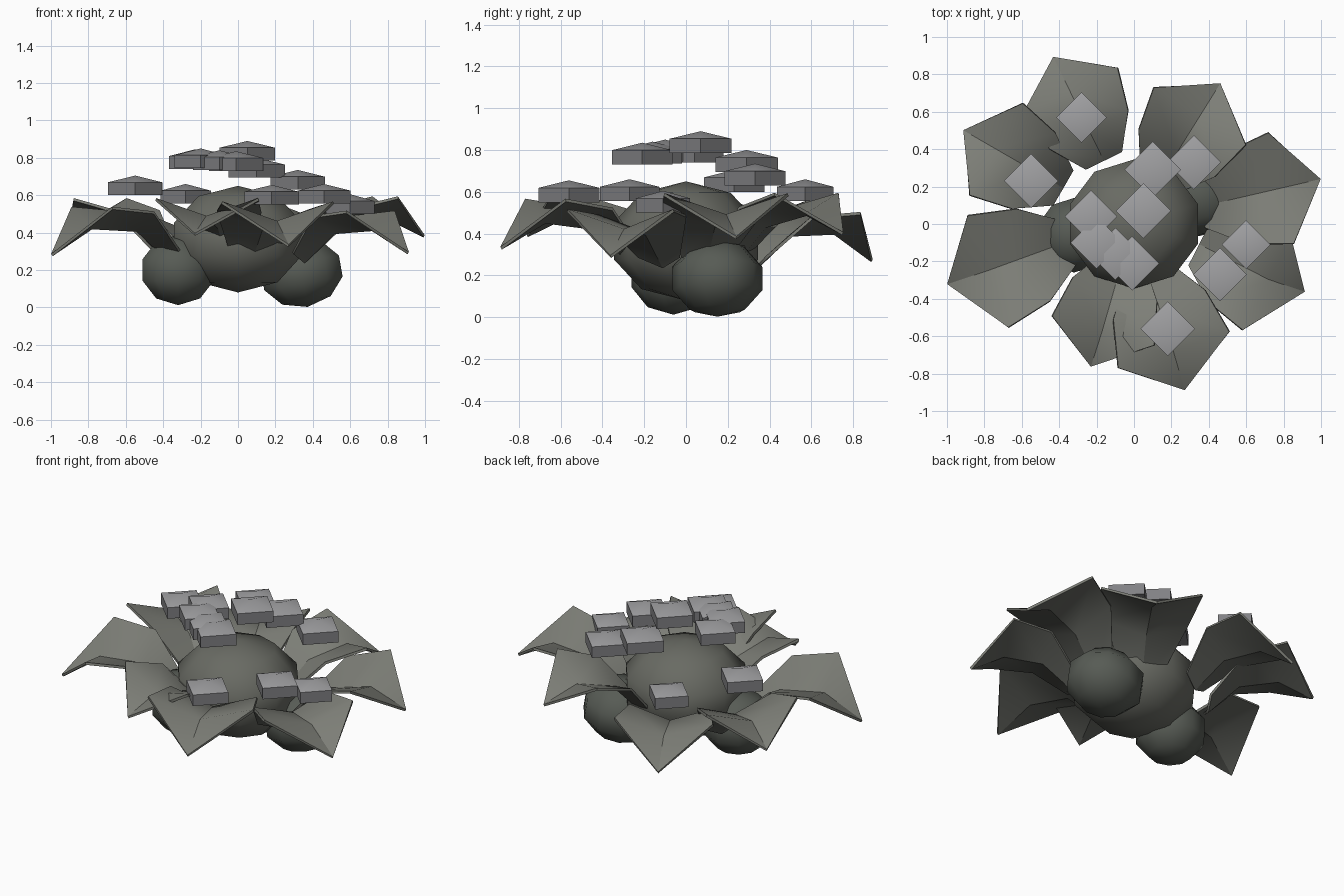
import bpy, bmesh, math
from mathutils import Vector, Matrix

if "Cube" in bpy.data.objects:
    bpy.data.objects.remove(bpy.data.objects["Cube"])


def material(name, rgb):
    m = bpy.data.materials.new(name)
    m.diffuse_color = (*rgb, 1)
    m.use_nodes = True
    m.node_tree.nodes["Principled BSDF"].inputs["Base Color"].default_value = m.diffuse_color
    return m


LEAF = material("leaf_green", (0.205, 0.21, 0.185))
UNDER = material("leaf_underside", (0.125, 0.13, 0.115))
BODY = material("body_green", (0.14, 0.145, 0.125))
ROOT = material("root_green", (0.095, 0.105, 0.09))
BUD = material("bud_grey", (0.36, 0.36, 0.37))
BUD_SIDE = material("bud_side_grey", (0.22, 0.22, 0.23))


def finish(bm, name, mats, angle=None):
    me = bpy.data.meshes.new(name)
    bm.to_mesh(me)
    bm.free()
    ob = bpy.data.objects.new(name, me)
    bpy.context.collection.objects.link(ob)
    for m in mats:
        me.materials.append(m)
    if angle:
        bpy.ops.object.select_all(action='DESELECT')
        ob.select_set(True)
        bpy.context.view_layer.objects.active = ob
        bpy.ops.object.shade_smooth_by_angle(angle=math.radians(angle))
    return ob


# Rounded low-poly body pieces, ten sides by five bands
def blob(name, centre, size, mat, tilt=0):
    bm = bmesh.new()
    bmesh.ops.create_uvsphere(bm, u_segments=10, v_segments=5, radius=1)
    turn = Matrix.Rotation(math.radians(tilt), 3, 'Y')
    for v in bm.verts:
        v.co = turn @ Vector(a * b for a, b in zip(v.co, size)) + Vector(centre)
    finish(bm, name, [mat], 70)


blob("core", (0, 0, 0.365), (0.378, 0.363, 0.285), BODY)
blob("root_right", (0.34, 0.15, 0.185), (0.235, 0.226, 0.185), ROOT, -10)
blob("root_left", (-0.32, -0.06, 0.20), (0.21, 0.21, 0.188), ROOT)

# Folded leaf stations: distance back from tip, half width, crease height, edge height
STATIONS = [(0.20, 0.285, 0.135, 0.23), (0.43, 0.235, 0.13, 0.215), (0.61, 0.11, -0.02, 0.03)]
BASE_Z = 0.26


def leaf(name, tip, degrees, scale, shift):
    a = math.radians(degrees)
    out = Vector((math.cos(a), math.sin(a), 0))
    side = Vector((-out.y, out.x, 0))
    lift = tip[2] - BASE_Z
    bm = bmesh.new()

    def vert(back, across, height):
        p = Vector((tip[0], tip[1], 0)) - out * back * scale + side * across * scale
        p.z = BASE_Z + height * scale + lift * (1 - back / 0.61)
        return bm.verts.new(p)

    point = vert(0, 0, 0)
    rows = [[vert(b, w + shift, e), vert(b, shift * 0.6, c), vert(b, -w + shift, e)]
            for b, w, c, e in STATIONS]
    for i in (0, 1):
        bm.faces.new((point, rows[0][i], rows[0][i + 1]))
        for r0, r1 in zip(rows, rows[1:]):
            bm.faces.new((r0[i], r1[i], r1[i + 1], r0[i + 1]))
    crease = {point} | {r[1] for r in rows}
    for f in bm.faces:
        f.normal_update()
        f.smooth = True
        if f.normal.z < 0:
            f.normal_flip()
    for e in bm.edges:
        e.smooth = not all(v in crease for v in e.verts)
    ob = finish(bm, name, [LEAF, UNDER])
    mod = ob.modifiers.new("thickness", 'SOLIDIFY')
    mod.thickness = 0.015
    mod.offset = 0
    mod.material_offset = 1
    split = ob.modifiers.new("crisp_rim", 'EDGE_SPLIT')
    split.split_angle = math.radians(60)


# Tip, heading, scale, sideways shift
LEAVES = [
    ((-0.995, -0.32, 0.28), 200, 1.12, 0.01), ((-0.91, 0.50, 0.39), 150, 1.0, 0.0),
    ((-0.43, 0.89, 0.27), 116, 1.0, 0.0), ((0.46, 0.75, 0.40), 58, 1.02, 0.0),
    ((0.995, 0.24, 0.38), 13, 1.07, 0.0), ((0.91, -0.36, 0.29), -27, 1.0, -0.05),
    ((0.27, -0.885, 0.33), -72, 1.1, 0.01), ((-0.23, -0.76, 0.39), -106, 1.0, 0.01),
]
for n, (tip, deg, s, shift) in enumerate(LEAVES, 1):
    leaf(f"leaf_{n}", tip, deg, s, shift)


# Floating four-sided buds with shallow peaked tops
def bud(name, x, y, peak, r):
    bm = bmesh.new()
    rings = [[bm.verts.new((x + r * math.cos(k * math.pi / 2),
                            y + r * math.sin(k * math.pi / 2), z)) for k in range(4)]
             for z in (peak - 0.105, peak - 0.036)]
    apex = bm.verts.new((x, y, peak))
    bm.faces.new(rings[0][::-1]).material_index = 1
    for k in range(4):
        j = (k + 1) % 4
        bm.faces.new((rings[0][k], rings[0][j], rings[1][j], rings[1][k])).material_index = 1
        bm.faces.new((rings[1][k], rings[1][j], apex))
    finish(bm, name, [BUD, BUD_SIDE], 40)


BUDS = [
    (-0.28, 0.57, 0.66, 0.135), (-0.55, 0.23, 0.705, 0.145), (0.10, 0.29, 0.80, 0.15),
    (0.32, 0.33, 0.735, 0.145), (0.05, 0.07, 0.89, 0.148), (-0.23, 0.04, 0.845, 0.14),
    (-0.20, -0.10, 0.85, 0.14), (-0.10, -0.16, 0.84, 0.14), (-0.01, -0.21, 0.835, 0.145),
    (0.60, -0.11, 0.605, 0.13), (0.46, -0.27, 0.66, 0.142), (0.18, -0.56, 0.655, 0.145),
]
for n, b in enumerate(BUDS, 1):
    bud(f"bud_{n}", *b)
